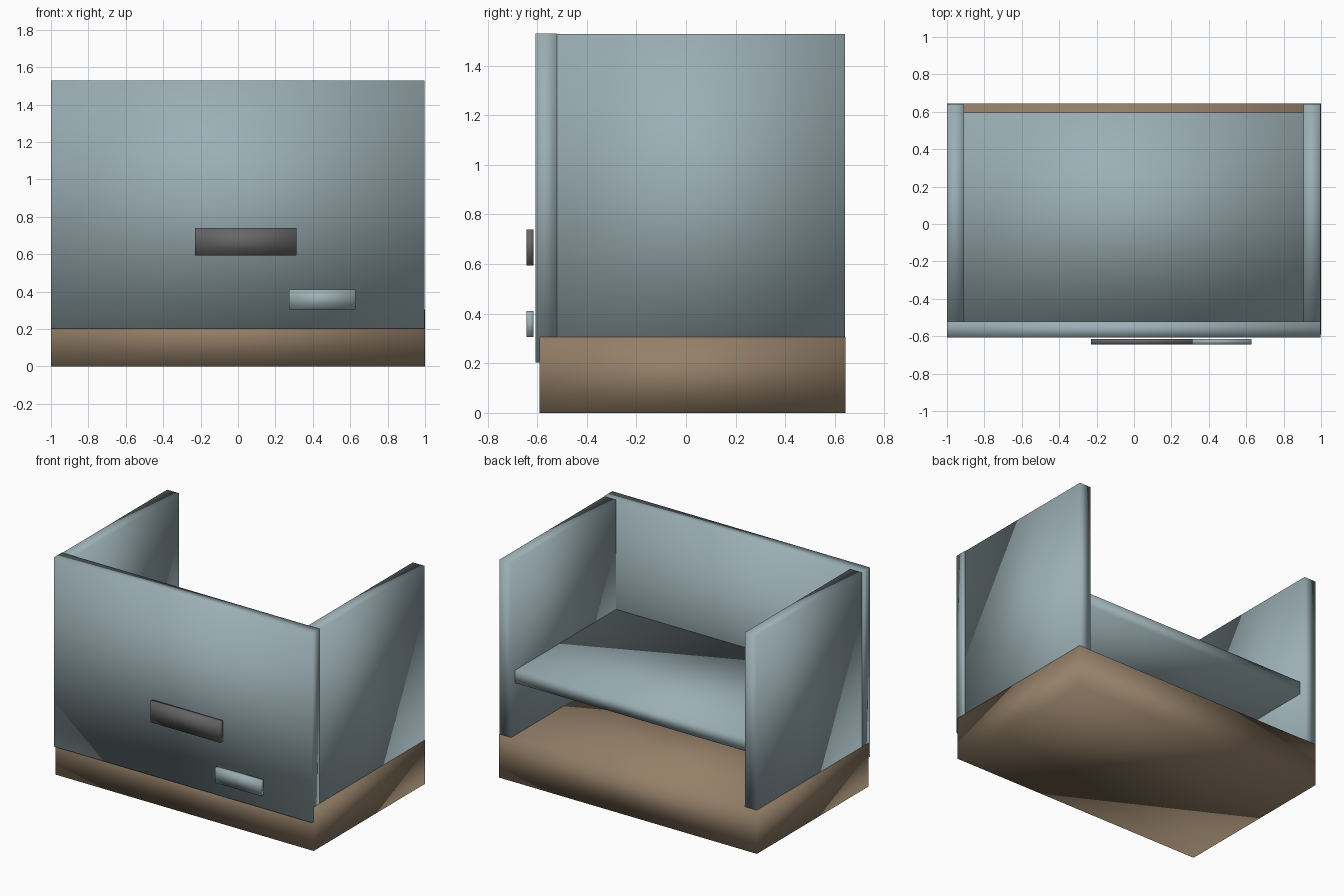
import bpy

cube = bpy.data.objects.get("Cube")
if cube:
    bpy.data.objects.remove(cube, do_unlink=True)


def material(name, colour):
    m = bpy.data.materials.new(name)
    m.use_nodes = True
    m.diffuse_color = (*colour, 1)
    m.node_tree.nodes["Principled BSDF"].inputs["Base Color"].default_value = (*colour, 1)
    return m


blue = material("pale blue grey", (0.33, 0.43, 0.46))
brown = material("warm brown", (0.30, 0.216, 0.14))
grey = material("dark grey", (0.13, 0.13, 0.135))


def box(name, mat, x, y, z):
    """Soft-shaded box spanning the given ranges."""
    bpy.ops.mesh.primitive_cube_add(size=1)
    ob = bpy.context.object
    ob.name = name
    ranges = (x, y, z)
    ob.location = [(a + b) / 2 for a, b in ranges]
    ob.scale = [b - a for a, b in ranges]
    bpy.ops.object.transform_apply(location=True, rotation=False, scale=True)
    ob.data.materials.append(mat)
    bpy.ops.object.shade_smooth()
    return ob


# Plinth
box("base", brown, (-1, 1), (-0.59, 0.643), (0, 0.305))

# Front board overlapping the plinth
box("front_panel", blue, (-1, 0.997), (-0.607, -0.52), (0.203, 1.53))

# Side boards, sunk slightly into the plinth
for name, x in (("right_panel", (-0.999, -0.908)), ("left_panel", (0.906, 0.997))):
    box(name, blue, x, (-0.52, 0.642), (0.203, 1.527))

# Inner shelf
box("shelf", blue, (-0.91, 0.908), (-0.52, 0.597), (0.67, 0.76))

# Plates on the front
box("handle_plate", grey, (-0.23, 0.312), (-0.643, -0.614), (0.594, 0.74))
box("small_plate", blue, (0.273, 0.627), (-0.643, -0.614), (0.305, 0.41))
